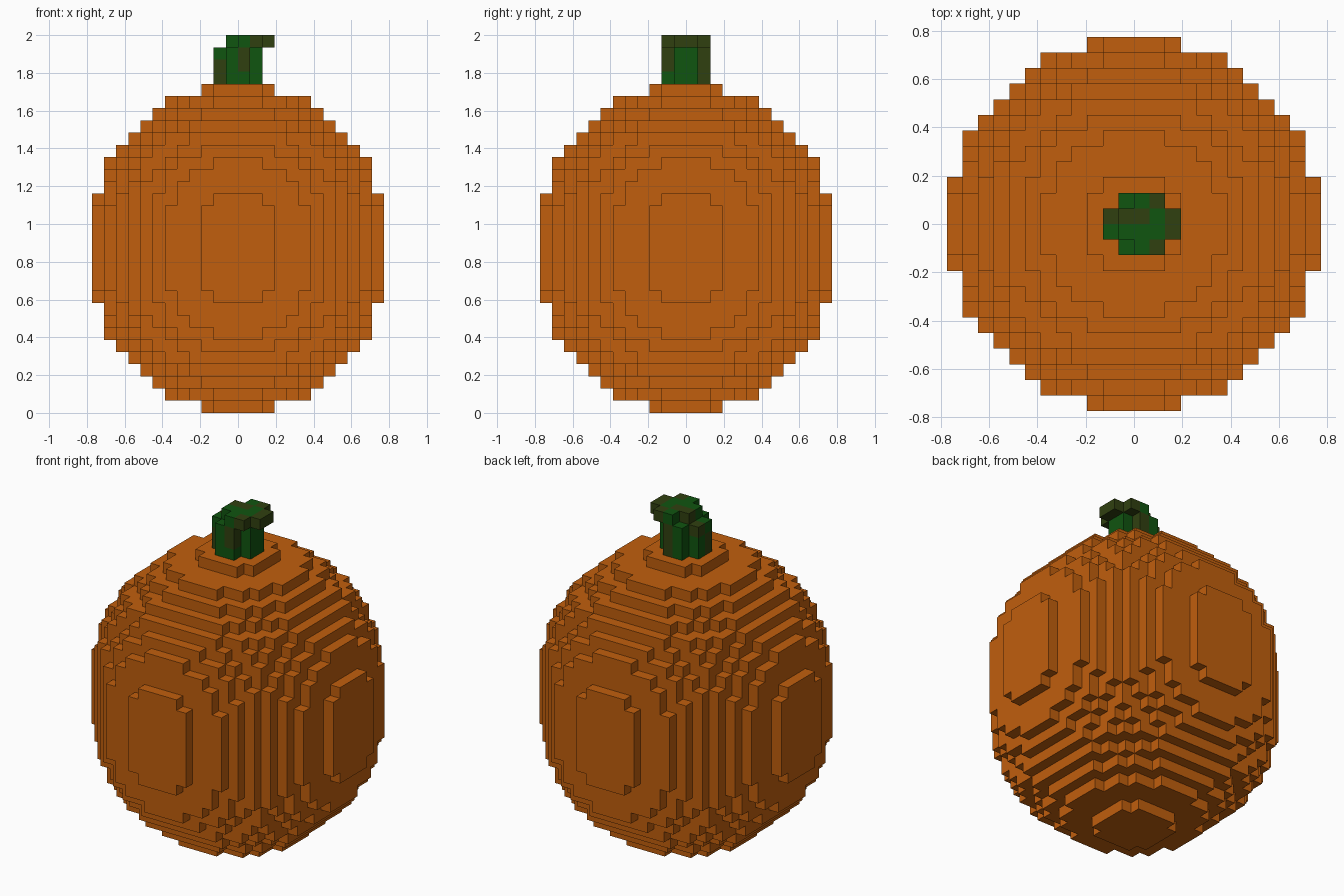
import bpy
import bmesh
from mathutils import Vector

if "Cube" in bpy.data.objects:
    bpy.data.objects.remove(bpy.data.objects["Cube"], do_unlink=True)

VOXEL = 2 / 31          # edge length of one block
RADIUS = 12             # body radius in blocks
BAND = 3                # extra straight layers around the middle
BODY_TOP = 2 * RADIUS + BAND
STEM_HEIGHT = 4


def material(name, color):
    mat = bpy.data.materials.new(name)
    mat.use_nodes = True
    rgba = (*color, 1)
    mat.diffuse_color = rgba
    mat.node_tree.nodes["Principled BSDF"].inputs["Base Color"].default_value = rgba
    return mat


def axes(axis):
    """The two axes that follow the given one in cyclic order."""
    return (axis + 1) % 3, (axis + 2) % 3


def block_object(name, blocks, materials):
    """Skin a {cell: material index} set, keeping only the outer block faces."""
    bm = bmesh.new()
    corners = {}

    def corner(point):
        key = tuple(point)
        if key not in corners:
            corners[key] = bm.verts.new(Vector(key) * VOXEL)
        return corners[key]

    for cell, index in blocks.items():
        for axis in range(3):
            u, v = axes(axis)
            for side in (0, 1):
                neighbour = list(cell)
                neighbour[axis] += 2 * side - 1
                if tuple(neighbour) in blocks:
                    continue
                loop = []
                for du, dv in ((0, 0), (1, 0), (1, 1), (0, 1)):
                    point = list(cell)
                    point[axis] += side
                    point[u] += du
                    point[v] += dv
                    loop.append(corner(point))
                face = bm.faces.new(loop if side else loop[::-1])
                face.material_index = index
    mesh = bpy.data.meshes.new(name)
    bm.to_mesh(mesh)
    bm.free()
    for mat in materials:
        mesh.materials.append(mat)
    obj = bpy.data.objects.new(name, mesh)
    bpy.context.collection.objects.link(obj)
    return obj


orange = material("pumpkin orange", (0.533, 0.114, 0.004))
green = material("stem green", (0.005, 0.089, 0.005))
olive = material("stem olive", (0.03, 0.051, 0.005))

# Body: a blocky ball with a straight band around its middle
body = {}
for z in range(BODY_TOP):
    level = max(abs(z + 0.5 - BODY_TOP / 2) - BAND / 2, 0.5)
    for x in range(-RADIUS, RADIUS):
        for y in range(-RADIUS, RADIUS):
            if (x + 0.5) ** 2 + (y + 0.5) ** 2 + level ** 2 <= RADIUS ** 2:
                body[x, y, z] = 0
block_object("pumpkin_body", body, [orange])

# Stem: a cross-shaped column whose top layer is pushed sideways
lower_olive = {(-2, -1, 0), (-2, -1, 1), (-2, 0, 2),
               (0, -2, 1), (0, -2, 2), (0, 1, 0), (0, 1, 1), (0, 1, 2)}
top_olive = {(1, 1), (-1, 0), (0, 0), (2, 0), (2, -1), (1, -2)}
stem = {}
for layer in range(STEM_HEIGHT):
    top = layer == STEM_HEIGHT - 1
    for x in range(-2, 2):
        for y in range(-2, 2):
            if x in (-2, 1) and y in (-2, 1):
                continue
            px = x + top
            is_olive = (px, y) in top_olive if top else (px, y, layer) in lower_olive
            stem[px, y, BODY_TOP + layer] = int(is_olive)
block_object("stem", stem, [green, olive])
